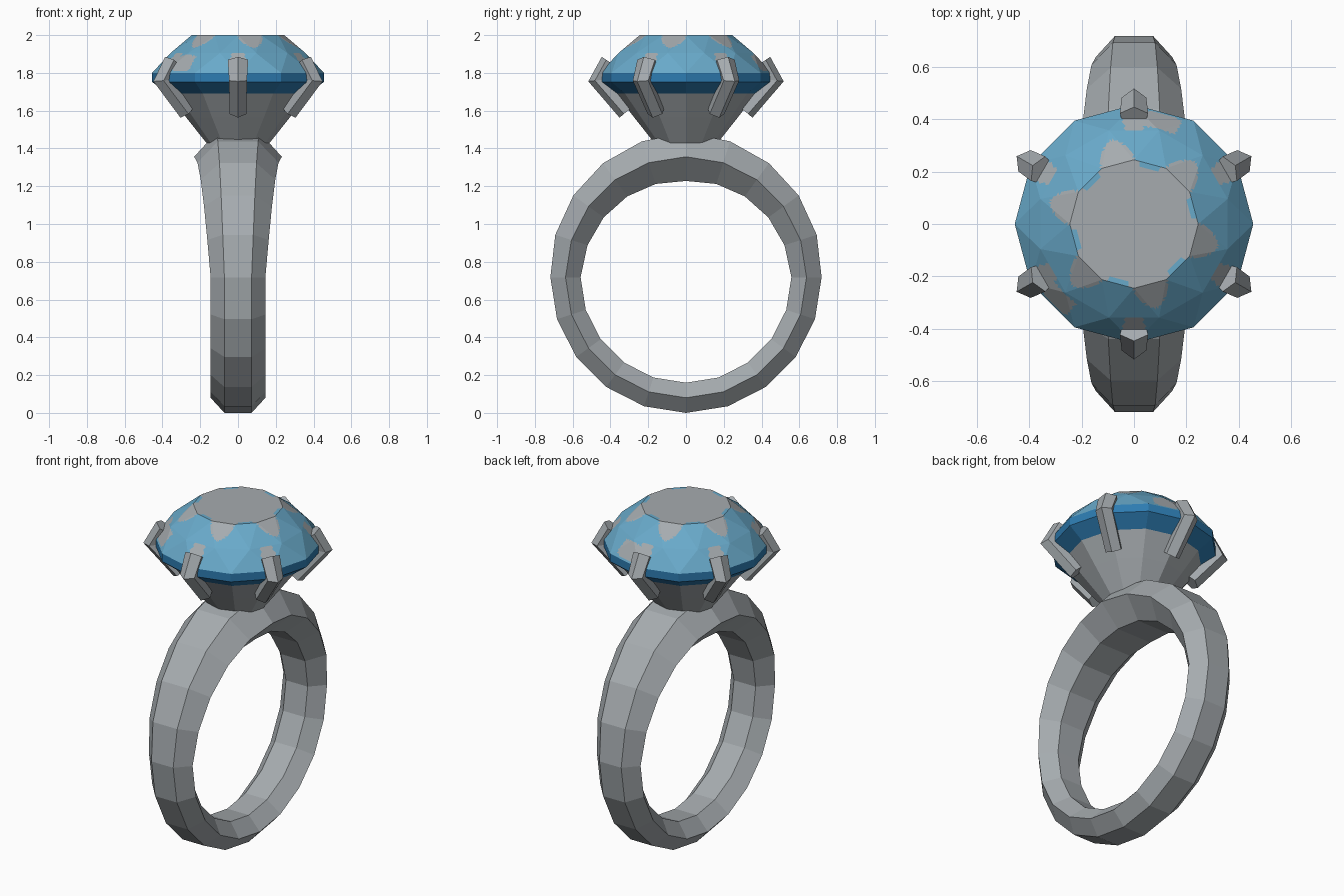
import bpy, bmesh, math
from mathutils import Vector

if "Cube" in bpy.data.objects:
    bpy.data.objects.remove(bpy.data.objects["Cube"])


def material(name, rgb):
    m = bpy.data.materials.new(name)
    m.diffuse_color = (*rgb, 1)
    m.use_nodes = True
    m.node_tree.nodes["Principled BSDF"].inputs["Base Color"].default_value = m.diffuse_color
    return m


METAL = material("silver grey", (0.38, 0.41, 0.43))
LIGHT = material("light blue", (0.14, 0.40, 0.59))
DEEP = material("deep blue", (0.026, 0.20, 0.44))


def finish(name, bm, mats):
    bmesh.ops.recalc_face_normals(bm, faces=bm.faces)
    me = bpy.data.meshes.new(name)
    bm.to_mesh(me)
    bm.free()
    for m in mats:
        me.materials.append(m)
    ob = bpy.data.objects.new(name, me)
    bpy.context.collection.objects.link(ob)
    return ob


def bridge(bm, a, b):
    n = len(a)
    return [bm.faces.new((a[i], a[(i + 1) % n], b[(i + 1) % n], b[i])) for i in range(n)]


def ring(bm, r, z, n=12, turn=0.0):
    return [bm.verts.new((r * math.cos(2 * math.pi * (i + turn) / n),
                          r * math.sin(2 * math.pi * (i + turn) / n), z)) for i in range(n)]


# Band: hexagonal section swept round 20 steps, growing towards the top
bm = bmesh.new()
CZ, R = 0.718, 0.638
section = [(0.072, 0.08), (0.145, 0), (0.072, -0.08), (-0.072, -0.08), (-0.145, 0), (-0.072, 0.08)]
loops = []
for k in range(20):
    deg = -90 + 18 * k
    rise = max(0, 90 - abs(deg - 90)) / 90
    s = 1 + 0.6 * rise
    a = math.radians(deg)
    loops.append([bm.verts.new((x * s, (R + d * s) * math.cos(a), CZ + (R + d * s) * math.sin(a)))
                  for x, d in section])
for k in range(20):
    bridge(bm, loops[k], loops[(k + 1) % 20])
finish("band", bm, [METAL])

# Seat: flared cup under the stone
bm = bmesh.new()
rings = [ring(bm, r, z) for r, z in ((0.16, 1.42), (0.275, 1.565), (0.372, 1.69), (0.3, 1.66))]
for a, b in zip(rings, rings[1:]):
    bridge(bm, a, b)
bm.faces.new(rings[0])
bm.faces.new(rings[-1])
finish("seat", bm, [METAL])

# Stone lower part: girdle and pavilion
bm = bmesh.new()
rings = [ring(bm, r, z) for r, z in ((0.455, 1.80), (0.455, 1.752), (0.375, 1.692), (0.1, 1.5))]
for a, b in zip(rings, rings[1:]):
    bridge(bm, a, b)
bm.faces.new(rings[-1])
finish("stone_girdle", bm, [DEEP])

# Stone crown: triangular facets, finely cut so the grey star can be coloured
bm = bmesh.new()
low, mid, top = ring(bm, 0.455, 1.80), ring(bm, 0.37, 1.905, turn=0.5), ring(bm, 0.245, 2.0)
centre = bm.verts.new((0, 0, 2.0))
for i in range(12):
    j = (i + 1) % 12
    bm.faces.new((low[i], low[j], mid[i]))
    bm.faces.new((mid[i], low[j], mid[j]))
    bm.faces.new((top[i], mid[i], top[j]))
    bm.faces.new((mid[i], mid[j], top[j]))
    bm.faces.new((top[i], top[j], centre))
bmesh.ops.subdivide_edges(bm, edges=bm.edges[:], cuts=11, use_grid_fill=True)


def is_grey(p):
    r, deg = math.hypot(p.x, p.y), math.degrees(math.atan2(p.y, p.x))
    wave = (1 + math.cos(math.radians(6 * (deg - 45)))) / 2
    if r < 0.215 + 0.115 * wave ** 1.5:
        return True
    # patches beside the claws
    if 0.375 < r < 0.435 and (65 < deg < 92 or -153 < deg < -126):
        return True
    off = (deg - 30 + 30) % 60 - 30
    return 0.36 < r < 0.41 and abs(off) < 6


for f in bm.faces:
    f.material_index = 1 if is_grey(f.calc_center_median()) else 0
finish("stone_crown", bm, [LIGHT, METAL])

# Claws: five-sided bent prongs with an outer ridge
stations = [((0.352, 1.563), (0.294, 1.612), 0.045),
            ((0.517, 1.755), (0.430, 1.765), 0.047),
            ((0.446, 1.885), (0.386, 1.845), 0.054)]
for n in range(6):
    a = math.radians(30 + 60 * n)
    out, side = Vector((math.cos(a), math.sin(a), 0)), Vector((-math.sin(a), math.cos(a), 0))
    bm = bmesh.new()
    loops = []
    for outer, inner, w in stations:
        def point(t, u):
            r = outer[0] + (inner[0] - outer[0]) * t
            z = outer[1] + (inner[1] - outer[1]) * t
            return bm.verts.new(out * r + side * u + Vector((0, 0, z)))
        loops.append([point(0, 0), point(0.4, w), point(1, w * 0.8),
                      point(1, -w * 0.8), point(0.4, -w)])
    for p, q in zip(loops, loops[1:]):
        bridge(bm, p, q)
    bm.faces.new(loops[0])
    bm.faces.new(loops[-1])
    finish(f"claw_{n + 1}", bm, [METAL])
